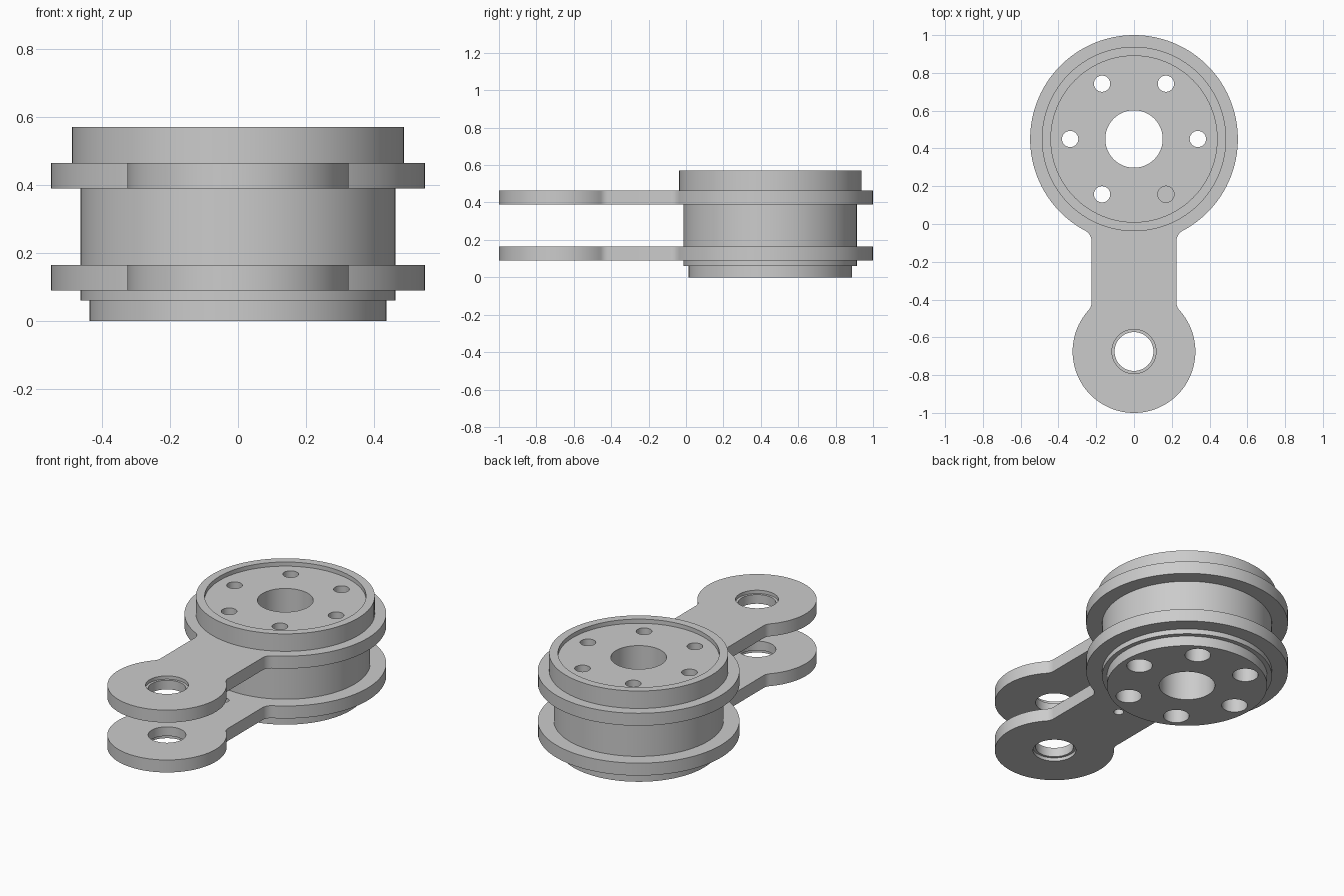
import bpy, bmesh
from math import pi, sin, cos, sqrt, atan2, radians
from mathutils import Vector

if "Cube" in bpy.data.objects:
    bpy.data.objects.remove(bpy.data.objects["Cube"], do_unlink=True)

SEG = 96
HUB_Y, HUB_R = 0.45, 0.55
EYE_Y, EYE_R = -0.675, 0.325
NECK, FILLET = 0.225, 0.06

grey = bpy.data.materials.new("plain grey")
grey.use_nodes = True
colour = (0.6, 0.6, 0.6, 1)
grey.diffuse_color = colour
grey.node_tree.nodes["Principled BSDF"].inputs["Base Color"].default_value = colour


def make_object(name, bm):
    bmesh.ops.recalc_face_normals(bm, faces=bm.faces[:])
    mesh = bpy.data.meshes.new(name)
    bm.to_mesh(mesh)
    bm.free()
    mesh.materials.append(grey)
    obj = bpy.data.objects.new(name, mesh)
    bpy.context.collection.objects.link(obj)
    return obj


def extrude_outline(name, points, z0, z1):
    bm = bmesh.new()
    face = bm.faces.new([bm.verts.new((x, y, z0)) for x, y in points])
    top = bmesh.ops.extrude_face_region(bm, geom=[face], use_keep_orig=True)
    verts = [v for v in top["geom"] if isinstance(v, bmesh.types.BMVert)]
    bmesh.ops.translate(bm, verts=verts, vec=(0, 0, z1 - z0))
    return make_object(name, bm)


def arc(cx, cy, r, a0, a1, n):
    return [(cx + r * cos(a0 + (a1 - a0) * i / n), cy + r * sin(a0 + (a1 - a0) * i / n))
            for i in range(n + 1)]


def drill(obj, x, y, r, z0, z1):
    """Cut a round hole and bake the result."""
    cutter = extrude_outline("cutter", arc(x, y, r, 0, 2 * pi, 48)[:-1], z0, z1)
    cutter.hide_render = True
    mod = obj.modifiers.new("hole", 'BOOLEAN')
    mod.operation, mod.solver, mod.object = 'DIFFERENCE', 'EXACT', cutter
    bpy.context.view_layer.objects.active = obj
    bpy.ops.object.modifier_apply(modifier=mod.name)
    bpy.data.objects.remove(cutter, do_unlink=True)


def smooth(obj):
    bpy.ops.object.select_all(action='DESELECT')
    obj.select_set(True)
    bpy.context.view_layer.objects.active = obj
    bpy.ops.object.shade_smooth_by_angle(angle=radians(30))


def link_outline():
    """Large disc and small eye joined by a straight neck with fillets."""
    fx = NECK + FILLET
    hub_fy = HUB_Y - sqrt((HUB_R + FILLET) ** 2 - fx ** 2)
    eye_fy = EYE_Y + sqrt((EYE_R + FILLET) ** 2 - fx ** 2)
    hub_a = atan2(hub_fy - HUB_Y, fx)
    eye_a = atan2(eye_fy - EYE_Y, fx)
    half = arc(0, HUB_Y, HUB_R, pi / 2, hub_a, 48)
    half += arc(fx, hub_fy, FILLET, hub_a + pi, pi, 8)[1:]
    half += arc(fx, eye_fy, FILLET, pi, eye_a + pi, 8)
    half += arc(0, EYE_Y, EYE_R, eye_a, -pi / 2, 48)[1:]
    return half + [(-x, y) for x, y in half[-2:0:-1]]


# Two link plates, each with a counterbored eye on its outer face
for name, z0, z1, bore in (("lower_link_plate", 0.09, 0.165, (0.05, 0.11)),
                           ("upper_link_plate", 0.39, 0.465, (0.445, 0.5))):
    plate = extrude_outline(name, link_outline(), z0, z1)
    drill(plate, 0, EYE_Y, 0.103, z0 - 0.1, z1 + 0.1)
    drill(plate, 0, EYE_Y, 0.117, *bore)
    # Clear the inside of the drum
    drill(plate, 0, HUB_Y, 0.45, z0 - 0.1, z1 + 0.1)
    if name.startswith("lower"):
        drill(plate, 0, -0.13, 0.027, z0 - 0.1, z1 + 0.1)
    smooth(plate)

# Turned drum with stepped base, raised rim and central bore
profile = [(0.152, 0), (0.437, 0), (0.437, 0.06), (0.463, 0.06), (0.463, 0.43),
           (0.488, 0.43), (0.488, 0.57), (0.44, 0.57), (0.44, 0.545), (0.152, 0.545)]
bm = bmesh.new()
ring = [bm.verts.new((r, HUB_Y, z)) for r, z in profile]
edges = [bm.edges.new((v, ring[i - 1])) for i, v in enumerate(ring)]
bmesh.ops.spin(bm, geom=ring + edges, cent=(0, HUB_Y, 0), axis=Vector((0, 0, 1)),
               angle=2 * pi, steps=SEG, use_merge=True)
bmesh.ops.remove_doubles(bm, verts=bm.verts[:], dist=0.0001)
drum = make_object("drum", bm)

# Ring of six bolt holes, wider from below
for i in range(6):
    a = i * pi / 3
    x, y = 0.338 * cos(a), HUB_Y + 0.338 * sin(a)
    drill(drum, x, y, 0.043, -0.1, 0.7)
    drill(drum, x, y, 0.07, -0.1, 0.42)
smooth(drum)
